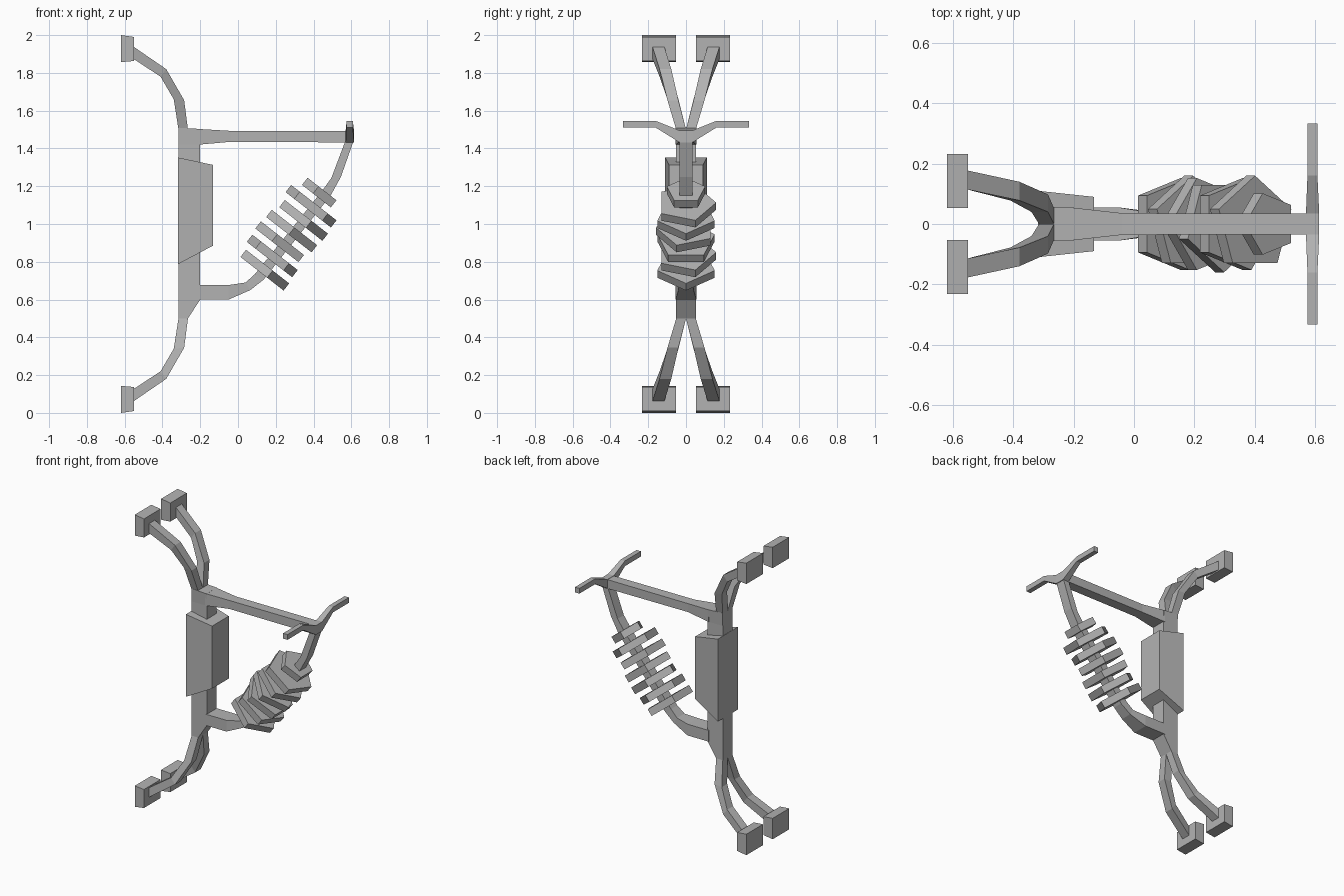
import bpy, bmesh, math
from mathutils import Vector

cube = bpy.data.objects.get("Cube")
if cube:
    bpy.data.objects.remove(cube, do_unlink=True)

grey = bpy.data.materials.new("plain grey")
grey.use_nodes = True
GREY = (0.45, 0.45, 0.45, 1)
grey.diffuse_color = GREY
grey.node_tree.nodes["Principled BSDF"].inputs["Base Color"].default_value = GREY


def loft(name, rings):
    """Join matching rings of points and cap both ends."""
    bm = bmesh.new()
    loops = [[bm.verts.new(p) for p in ring] for ring in rings]
    n = len(loops[0])
    for a, b in zip(loops, loops[1:]):
        for i in range(n):
            j = (i + 1) % n
            bm.faces.new((a[i], a[j], b[j], b[i]))
    bm.faces.new(loops[0])
    bm.faces.new(loops[-1])
    bmesh.ops.recalc_face_normals(bm, faces=bm.faces)
    mesh = bpy.data.meshes.new(name)
    bm.to_mesh(mesh)
    bm.free()
    mesh.materials.append(grey)
    obj = bpy.data.objects.new(name, mesh)
    bpy.context.collection.objects.link(obj)
    return obj


def bar(name, sections, side=1, flip=False):
    """Four-sided bar; section = edge a (x, z), edge b (x, z), y from, y to."""
    rings = []
    for (xa, za), (xb, zb), y0, y1 in sections:
        if flip:
            za, zb = 2 - za, 2 - zb
        rings.append([(xa, side * y0, za), (xa, side * y1, za),
                      (xb, side * y1, zb), (xb, side * y0, zb)])
    return loft(name, rings)


def centred(name, sections):
    return bar(name, [(a, b, -h, h) for a, b, h in sections])


# Legs and foot pads, mirrored left/right and top/bottom
leg = [((-.315, .50), (-.265, .50), 0, .052),
       ((-.34, .34), (-.285, .345), .04, .098),
       ((-.41, .22), (-.38, .18), .078, .14),
       ((-.555, .125), (-.555, .06), .115, .178)]
pad = [((-.62, .143), (-.62, 0), .053, .232),
       ((-.55, .137), (-.55, .01), .053, .232)]
for flip, level in ((False, "lower"), (True, "upper")):
    for side, word in ((1, "back"), (-1, "front")):
        bar(f"{level}_{word}_leg", leg, side, flip)
        bar(f"{level}_{word}_foot_pad", pad, side, flip)

# Upright post with the box fixed around it
centred("post", [((-.315, .50), (-.265, .50), .052),
                 ((-.315, .60), (-.20, .60), .052),
                 ((-.315, 1.42), (-.20, 1.42), .052),
                 ((-.315, 1.51), (-.20, 1.503), .056)])
centred("box", [((-.318, 1.352), (-.318, .787), .11),
                ((-.133, 1.313), (-.133, .885), .09)])

# Top beam and crossbar
centred("top_beam", [((-.21, 1.503), (-.21, 1.42), .055),
                     ((-.04, 1.493), (-.04, 1.435), .036),
                     ((.59, 1.493), (.59, 1.432), .034)])
loft("crossbar", [[(x0, y, z0), (x1, y, z0), (x1, y, z1), (x0, y, z1)]
                  for y, x0, x1, z0, z1 in (
                      (-.333, .575, .608, 1.51, 1.546),
                      (-.16, .575, .608, 1.51, 1.546),
                      (-.034, .57, .614, 1.432, 1.495),
                      (.034, .57, .614, 1.432, 1.495),
                      (.16, .575, .608, 1.51, 1.546),
                      (.333, .575, .608, 1.51, 1.546))])

# Bent strut running from the crossbar through the discs to the post
centred("strut", [((.572, 1.45), (.612, 1.44), .034),
                  ((.495, 1.245), (.545, 1.25), .034),
                  ((.445, 1.175), (.49, 1.15), .034),
                  ((.09, .735), (.135, .705), .034),
                  ((.04, .69), (.065, .65), .04),
                  ((-.05, .677), (-.05, .60), .055),
                  ((-.21, .677), (-.21, .60), .055)])

# Stack of twisting five-sided discs around the strut
low, high = Vector((.13, 0, .765)), Vector((.438, 0, 1.16))
axis = (high - low).normalized()
across = Vector((-axis.z, 0, axis.x))
COUNT = 7
for i in range(COUNT):
    centre = low.lerp(high, i / (COUNT - 1))
    radius = .107 if i == COUNT - 1 else .16
    turns = [math.radians(36 - 18 * i + 72 * k) for k in range(5)]
    loft(f"disc_{i + 1}", [
        [centre + axis * d + radius * (across * math.cos(t) + Vector((0, math.sin(t), 0)))
         for t in turns] for d in (-.024, .024)])
